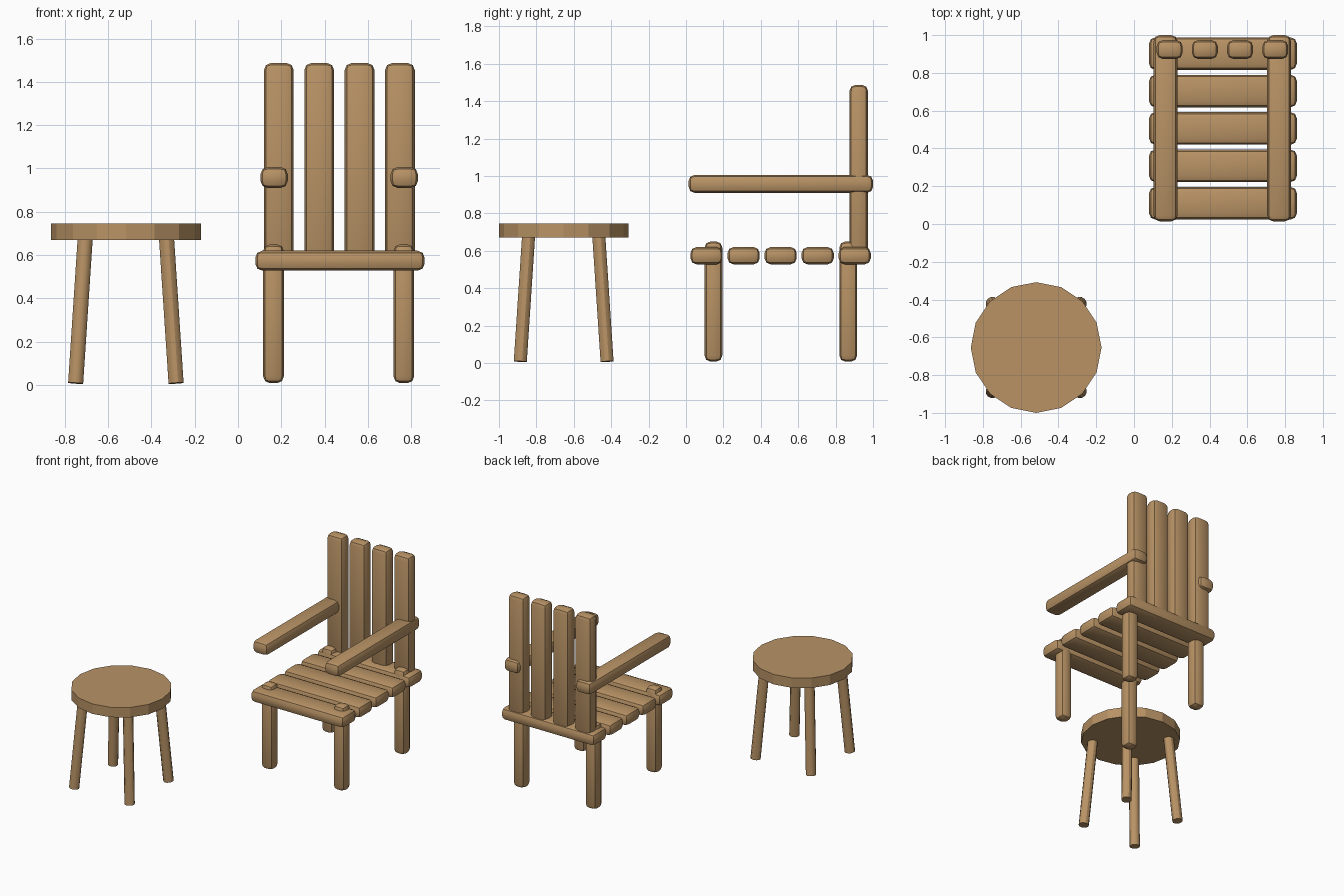
import bpy, math
from mathutils import Vector

if "Cube" in bpy.data.objects:
    bpy.data.objects.remove(bpy.data.objects["Cube"])

wood = bpy.data.materials.new("tan_wood")
wood.diffuse_color = (0.48, 0.29, 0.13, 1)
wood.use_nodes = True
wood.node_tree.nodes["Principled BSDF"].inputs["Base Color"].default_value = wood.diffuse_color


def finish(obj, name):
    obj.name = name
    obj.data.materials.append(wood)
    bpy.ops.object.shade_smooth_by_angle(angle=math.radians(30))
    return obj


def beam(name, x, y, z, bevel=0.032):
    """Rounded timber spanning the given (min, max) ranges."""
    spans = (x, y, z)
    bpy.ops.mesh.primitive_cube_add(size=1, location=[(a + b) / 2 for a, b in spans])
    obj = bpy.context.object
    obj.scale = [b - a for a, b in spans]
    bpy.ops.object.transform_apply(location=False, rotation=False, scale=True)
    mod = obj.modifiers.new("rounded_edges", 'BEVEL')
    mod.width = bevel
    mod.segments = 2
    bpy.ops.object.modifier_apply(modifier=mod.name)
    return finish(obj, name)


def rod(name, start, end, radius, sides):
    """Cylinder between two points."""
    a, b = Vector(start), Vector(end)
    bpy.ops.mesh.primitive_cylinder_add(
        vertices=sides, radius=radius, depth=(b - a).length, location=(a + b) / 2,
        rotation=(b - a).to_track_quat('Z', 'Y').to_euler())
    return finish(bpy.context.object, name)


# Stool: round top on four splayed legs
sx, sy = -0.518, -0.654
bpy.ops.mesh.primitive_cylinder_add(vertices=16, radius=0.346, depth=0.075,
                                    location=(sx, sy, 0.708),
                                    rotation=(0, 0, 0))
seat = bpy.context.object
seat.name = "stool_seat"
seat.data.materials.append(wood)
for i in (-1, 1):
    for j in (-1, 1):
        rod("stool_leg", (sx + i * 0.232, sy + j * 0.232, 0.008),
            (sx + i * 0.187, sy + j * 0.187, 0.69), 0.036, 12)

# Chair seat: five planks
for i in range(5):
    y = 0.024 + i * 0.198
    beam("seat_plank", (0.08, 0.862), (y, y + 0.172), (0.528, 0.62))

# Chair legs, poking through the planks
for x in (0.116, 0.718):
    for y in (0.099, 0.82):
        beam("chair_leg", (x, x + 0.096), (y, y + 0.095), (0.008, 0.65))

# Backrest: four upright slats
for i in range(4):
    x = 0.12 + i * 0.1865
    beam("back_slat", (x, x + 0.137), (0.874, 0.973), (0.56, 1.487))

# Armrests
for x in (0.104, 0.705):
    beam("armrest", (x, x + 0.126), (0.014, 1.0), (0.91, 1.006))
